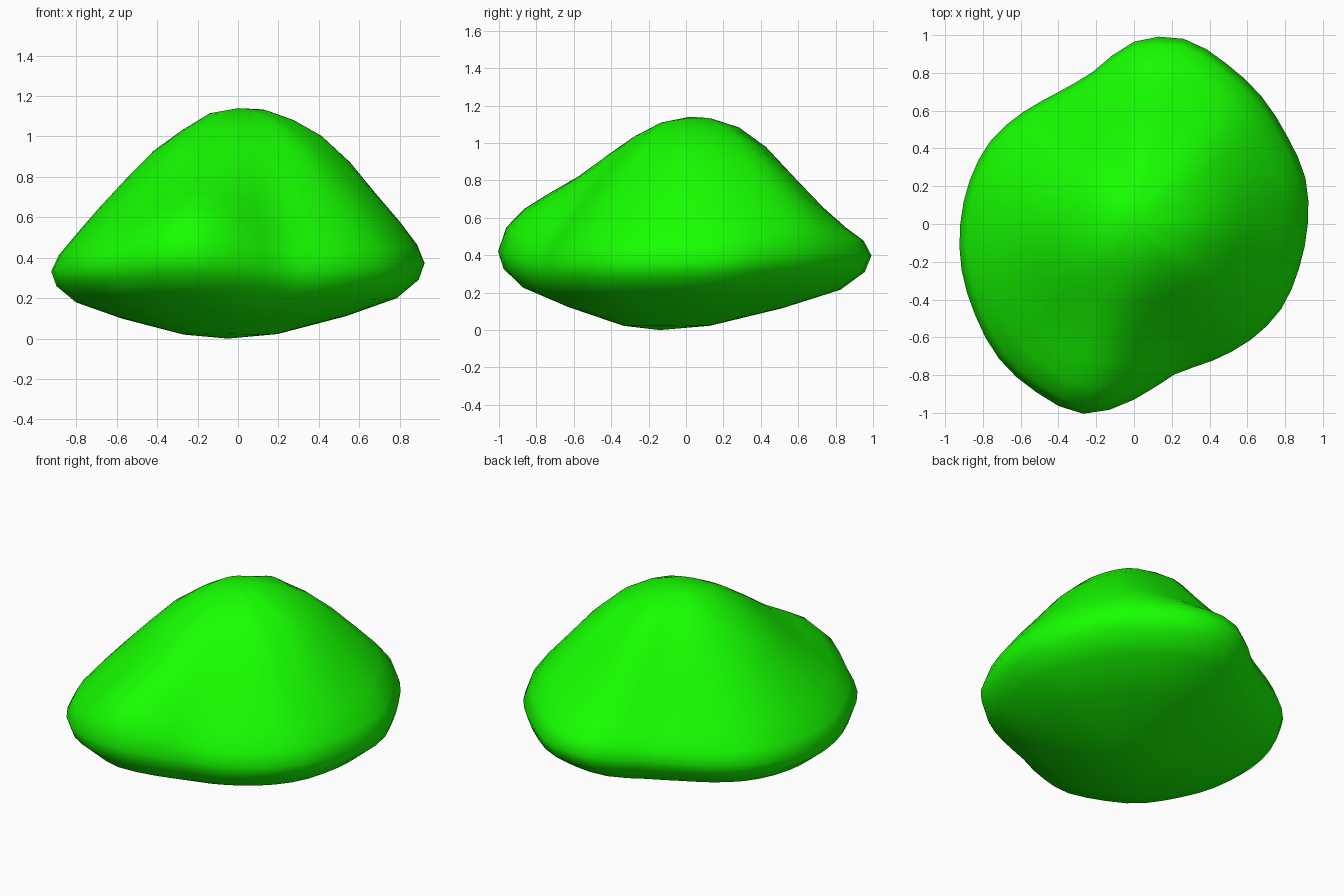
import bpy, bmesh, math

if "Cube" in bpy.data.objects:
    bpy.data.objects.remove(bpy.data.objects["Cube"])

N = 48
# plan outline: radius every 15 degrees, from +x counter-clockwise
OUTLINE = [.92, .94, .935, .955, .98, 1.015, .965, .835, .805, .835, .878, .90,
           .92, .945, .97, 1.01, 1.03, 1.04, .93, .825, .835, .87, .90, .905]
# upper slope: heights at these fractions of the radius, per compass direction
FRACTIONS = [.15, .3, .45, .6, .75, .87, .96, 1.0]
SLOPES = {
    0:   [1.13, 1.08, 1.00, .87, .70, .57, .46, .37],
    45:  [1.135, 1.09, 1.02, .91, .77, .65, .53, .42],
    78:  [1.13, 1.085, .98, .82, .66, .55, .48, .40],
    113: [1.12, 1.05, .93, .77, .62, .51, .43, .36],
    180: [1.115, 1.03, .93, .79, .64, .51, .41, .33],
    225: [1.11, 1.04, .93, .79, .65, .54, .44, .36],
    255: [1.105, 1.03, .93, .82, .73, .65, .55, .42],
    293: [1.11, 1.04, .93, .79, .64, .52, .43, .35],
    330: [1.12, 1.065, .97, .83, .68, .55, .45, .36],
}
# underside: radius fraction, height as a share of the rim height
UNDERSIDE = [(.97, .78), (.86, .54), (.6, .30), (.25, .06)]


def radius(deg):
    i, t = int(deg // 15), (deg % 15) / 15
    a, b, c, d = (OUTLINE[(i + k) % 24] for k in (-1, 0, 1, 2))
    return b + .5 * t * (c - a + t * (2*a - 5*b + 4*c - d + t * (3*(b - c) + d - a)))


def slope(deg):
    keys = sorted(SLOPES)
    lo = max(k for k in keys if k <= deg)
    hi = min((k for k in keys if k > deg), default=360)
    t = (deg - lo) / (hi - lo)
    t = t * t * (3 - 2 * t)
    return [a + (b - a) * t for a, b in zip(SLOPES[lo], SLOPES[hi % 360])]


def reach(r, f):
    # inner rings become rounder towards the peak
    return f * (.93 + (r - .93) * f)


# mound: concentric rings from peak to base
bm = bmesh.new()
columns = []
for i in range(N):
    deg = i * 360 / N
    r, ang, zs = radius(deg), math.radians(deg), slope(deg)
    c, s = math.cos(ang), math.sin(ang)
    col = [bm.verts.new((reach(r, f)*c, reach(r, f)*s, z)) for f, z in zip(FRACTIONS, zs)]
    for f, k in UNDERSIDE:
        off = 1 - f
        col.append(bm.verts.new((reach(r, f)*c - .05*off, reach(r, f)*s - .14*off, zs[-1] * k)))
    columns.append(col)
peak = bm.verts.new((0, .02, 1.14))
base = bm.verts.new((-.05, -.14, 0))
for i in range(N):
    a, b = columns[i], columns[(i + 1) % N]
    bm.faces.new((peak, a[0], b[0]))
    bm.faces.new((base, b[-1], a[-1]))
    for j in range(len(a) - 1):
        bm.faces.new((a[j], a[j+1], b[j+1], b[j]))
bmesh.ops.recalc_face_normals(bm, faces=bm.faces)
for f in bm.faces:
    f.smooth = True
mesh = bpy.data.meshes.new("bush_mound")
bm.to_mesh(mesh)
bm.free()
mound = bpy.data.objects.new("bush_mound", mesh)
bpy.context.collection.objects.link(mound)

# leaf green
mat = bpy.data.materials.new("leaf_green")
mat.diffuse_color = (.008, 1, 0, 1)
mat.use_nodes = True
mat.node_tree.nodes["Principled BSDF"].inputs["Base Color"].default_value = mat.diffuse_color
mesh.materials.append(mat)
